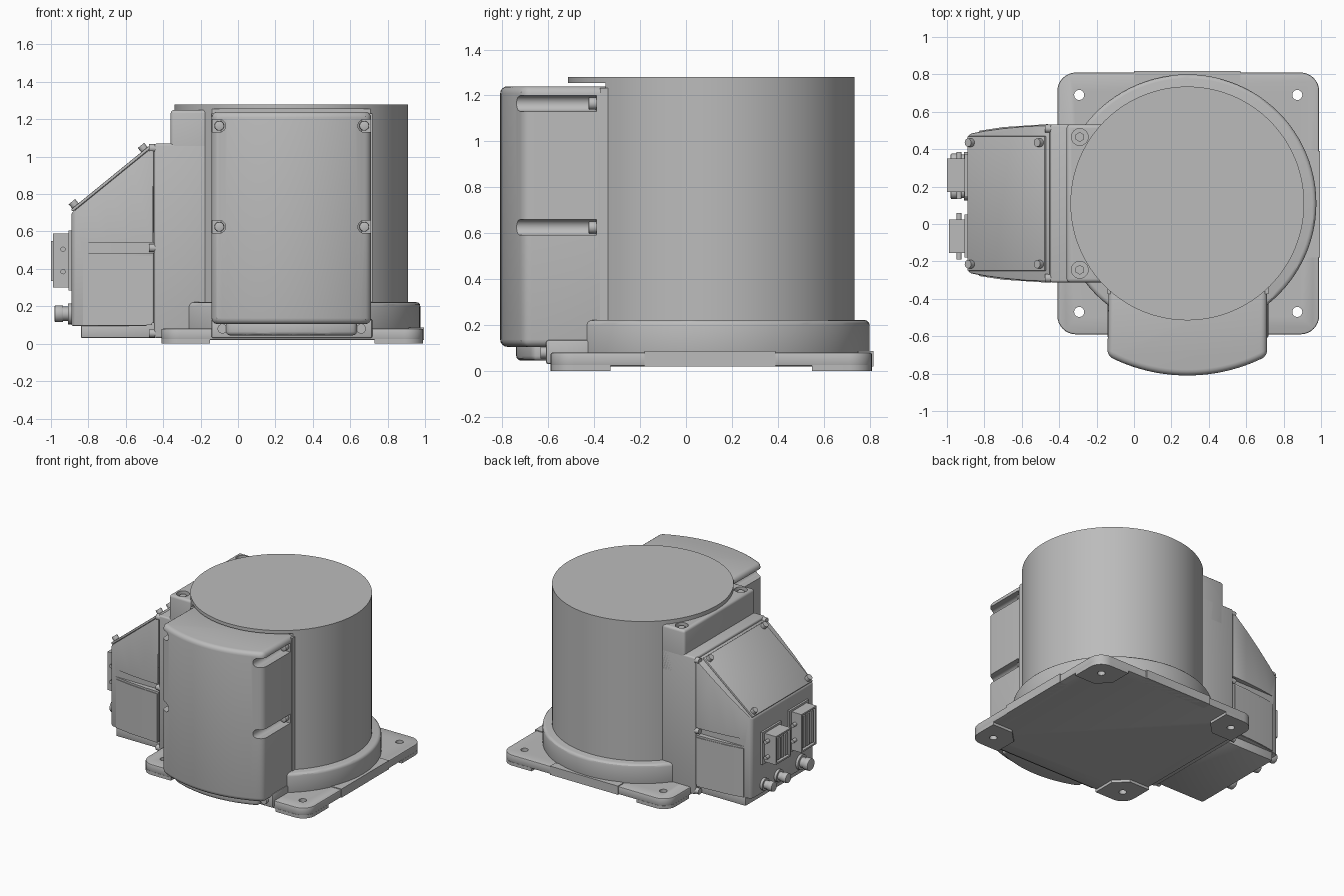
import bpy, bmesh, math
from mathutils import Matrix, Vector

cube = bpy.data.objects.get("Cube")
if cube:
    bpy.data.objects.remove(cube)

grey = bpy.data.materials.new("cast_grey")
grey.use_nodes = True
grey.diffuse_color = (0.5, 0.5, 0.5, 1)
grey.node_tree.nodes["Principled BSDF"].inputs["Base Color"].default_value = (0.5, 0.5, 0.5, 1)

CX, CY = 0.285, 0.11          # axis of the round housing


def make(name, bm):
    bmesh.ops.recalc_face_normals(bm, faces=bm.faces)
    mesh = bpy.data.meshes.new(name)
    bm.to_mesh(mesh)
    bm.free()
    mesh.materials.append(grey)
    ob = bpy.data.objects.new(name, mesh)
    bpy.context.collection.objects.link(ob)
    return ob


def bake(ob):
    """Replace the mesh by its modified result."""
    deps = bpy.context.evaluated_depsgraph_get()
    mesh = bpy.data.meshes.new_from_object(ob.evaluated_get(deps))
    ob.modifiers.clear()
    ob.data = mesh


def bevel(ob, width, segments=3):
    mod = ob.modifiers.new("bevel", "BEVEL")
    mod.width, mod.segments = width, segments
    mod.limit_method, mod.angle_limit = "ANGLE", math.radians(35)
    bake(ob)
    return ob


def cut(ob, cutters):
    for c in cutters:
        mod = ob.modifiers.new("cut", "BOOLEAN")
        mod.operation, mod.solver, mod.object = "DIFFERENCE", "EXACT", c
        bake(ob)
    return ob


def discard(cutters):
    for c in cutters:
        bpy.data.objects.remove(c)


def box(name, x, y, z):
    bm = bmesh.new()
    bmesh.ops.create_cube(bm, size=1)
    for v in bm.verts:
        v.co = [a + (b - a) * (c + 0.5) for (a, b), c in zip((x, y, z), v.co)]
    return make(name, bm)


def prism(name, points, z0, z1):
    bm = bmesh.new()
    face = bm.faces.new([bm.verts.new((x, y, z0)) for x, y in points])
    top = bmesh.ops.extrude_face_region(bm, geom=[face])["geom"]
    bmesh.ops.translate(bm, vec=(0, 0, z1 - z0),
                        verts=[v for v in top if isinstance(v, bmesh.types.BMVert)])
    return make(name, bm)


def rod(name, start, end, r, segments=24):
    start, end = Vector(start), Vector(end)
    axis = end - start
    bm = bmesh.new()
    bmesh.ops.create_cone(bm, cap_ends=True, segments=segments, radius1=r, radius2=r,
                          depth=axis.length)
    turn = Vector((0, 0, 1)).rotation_difference(axis).to_matrix().to_4x4()
    bmesh.ops.transform(bm, matrix=Matrix.Translation((start + end) / 2) @ turn, verts=bm.verts)
    return make(name, bm)


def arc(cx, cy, r, a0, a1, n):
    angles = [math.radians(a0 + (a1 - a0) * i / n) for i in range(n + 1)]
    return [(cx + r * math.cos(a), cy + r * math.sin(a)) for a in angles]


# Square base plate with four corner pads and bolt holes
mid_x, mid_y, half, corner = 0.29, 0.11, 0.7, 0.1
inner = half - corner
outline = []
for i, (sx, sy) in enumerate([(1, 1), (-1, 1), (-1, -1), (1, -1)]):
    outline += arc(mid_x + sx * inner, mid_y + sy * inner, corner, i * 90, i * 90 + 90, 8)
plate = bevel(prism("base_plate", outline, 0.02, 0.08), 0.008, 2)
for sx in (-1, 1):
    for sy in (-1, 1):
        hx, hy = mid_x + sx * 0.583, mid_y + sy * 0.58
        hole = [rod("hole", (hx, hy, -0.1), (hx, hy, 0.2), 0.027)]
        pad_shape = [(sx * a, sy * b) for a, b in
                     arc(inner, inner, corner, 0, 90, 8)
                     + [(0.44, half), (0.44, 0.53), (0.53, 0.44), (half, 0.44)]]
        pad = prism("corner_pad", [(mid_x + a, mid_y + b) for a, b in pad_shape], 0, 0.025)
        cut(pad, hole)
        cut(plate, hole)
        discard(hole)
box("back_edge_strip", (0, 0.57), (0.75, 0.817), (0.02, 0.086))
box("side_edge_strip", (0.9, 0.995), (-0.18, 0.39), (0.02, 0.086))

# Round housing with its foot ring
ring = rod("foot_ring", (CX, CY, 0.06), (CX, CY, 0.222), 0.69, 96)
bevel(ring, 0.022)
gap = [box("gap", (-0.2, 0.8), (-0.6, -0.35), (1.232, 1.255))]
cut(rod("round_housing", (CX, CY, 0.05), (CX, CY, 1.28), 0.625, 128), gap)
discard(gap)

# Bowed front cover with bolt slots along both sides
x0, x1 = -0.135, 0.712
side = math.degrees(math.asin((x1 - CX) / 0.92))
bow = arc(CX, CY, 0.92, 270 - side, 270 + side, 28)
cover = prism("front_cover", [(x0, -0.31)] + bow + [(x1, -0.31)], 0.105, 1.24)
bevel(cover, 0.032, 4)
for x, s in ((-0.1, -1), (0.675, 1)):
    for z in (0.625, 1.165):
        slot = [rod("slot", (x, -0.9, z), (x, -0.39, z), 0.034),
                box("slot_side", sorted((x, x + s * 0.1)), (-0.9, -0.39), (z - 0.034, z + 0.034))]
        cut(cover, slot)
        discard(slot)
        bevel(rod("cover_bolt", (x, -0.38, z), (x, -0.425, z), 0.026), 0.005, 2)
    rod("lower_cover_bolt", (x - s * 0.017, -0.6, 0.08), (x - s * 0.017, -0.635, 0.08), 0.026)
low = math.degrees(math.asin(0.35 / 0.85))
bevel(prism("cover_lower_lip", [(-0.06, -0.5)] + arc(CX, CY, 0.85, 270 - low, 270 + low, 20)
            + [(0.635, -0.5)], 0.045, 0.13), 0.02)
bevel(box("cover_lower_frame", (-0.142, 0.718), (-0.61, -0.4), (0.03, 0.135)), 0.01, 2)
box("cover_back_frame", (-0.142, 0.718), (-0.375, -0.33), (0.1, 1.232))

# Side mount between the housing and the connection box
bevel(box("side_mount", (-0.448, -0.1), (-0.312, 0.532), (0.03, 1.07)), 0.012)
lug = bevel(box("mount_top", (-0.36, -0.1), (-0.312, 0.532), (0.9, 1.25)), 0.018)
for y in (-0.245, 0.465):
    bore = [rod("bore", (-0.29, y, 1.22), (-0.29, y, 1.4), 0.045)]
    cut(lug, bore)
    discard(bore)
    rod("mount_bolt", (-0.29, y, 1.2), (-0.29, y, 1.238), 0.026, 6)

# Connection box: tapering plan, sliced by the sloped top
half_plan = [(-0.45, 0.418), (-0.57, 0.414), (-0.7, 0.402), (-0.8, 0.388), (-0.875, 0.373), (-0.89, 0.355)]
plan = [(x, CY + h) for x, h in half_plan] + [(x, CY - h) for x, h in reversed(half_plan)]
conn = prism("connection_box", plan, 0.095, 1.2)
slope_dir = Vector((0.43, 0, 0.35)).normalized()
slope_up = Vector((-slope_dir.z, 0, slope_dir.x))
slope_mid = Vector((-0.675, CY, 0.875))
bm = bmesh.new()
bm.from_mesh(conn.data)
geom = bm.verts[:] + bm.edges[:] + bm.faces[:]
sliced = bmesh.ops.bisect_plane(bm, geom=geom, plane_co=slope_mid, plane_no=slope_up, clear_outer=True)
bmesh.ops.holes_fill(bm, edges=[e for e in bm.edges if e.is_boundary])
bmesh.ops.recalc_face_normals(bm, faces=bm.faces)
bm.to_mesh(conn.data)
bm.free()
bevel(conn, 0.008, 2)
for s in (-1, 1):
    wall = CY + s * 0.42
    groove = [box("groove", (-0.86, -0.4), sorted((wall - s * 0.04, wall + s * 0.1)), (0.485, 0.54)),
              box("notch", (-0.49, -0.4), sorted((wall - s * 0.045, wall + s * 0.1)), (0.04, 0.11))]
    cut(conn, groove)
    discard(groove)
    for z in (0.512, 0.055, 1.045):
        y = wall - s * 0.02
        rod("box_bolt", (-0.44, y, z), (-0.475, y, z), 0.022)
    # Raised lower side panel
    skin = [(-0.46, 0.424), (-0.7, 0.408), (-0.83, 0.388), (-0.83, 0.36), (-0.46, 0.36)]
    prism("side_panel", [(x, CY + s * h) for x, h in skin], 0.1, 0.47)
bevel(box("box_floor", (-0.84, -0.44), (CY - 0.375, CY + 0.375), (0.03, 0.11)), 0.008, 2)

# Sloped lid and its screws
lid = box("sloped_lid", (-0.268, 0.268), (-0.36, 0.36), (0, 0.016))
lid.data.transform(Matrix.Translation(slope_mid)
                   @ Matrix((slope_dir, (0, 1, 0), slope_up)).transposed().to_4x4())
bevel(lid, 0.005, 2)
for along in (-0.238, 0.238):
    for across in (-0.325, 0.325):
        p = slope_mid + slope_dir * along + Vector((0, across, 0))
        rod("lid_screw", p, p + slope_up * 0.045, 0.022)

# Two rectangular plug sockets with locking pegs
for y, z0, z1, tip in ((0.26, 0.335, 0.55, -1.0), (-0.065, 0.3, 0.59, -0.988)):
    zm = (z0 + z1) / 2
    box("socket_flange", (-0.905, -0.88), (y - 0.115, y + 0.115), (z0 - 0.015, z1 + 0.015))
    body = box("plug_socket", (tip, -0.89), (y - 0.09, y + 0.09), (z0, z1))
    recess = [box("recess", (-1.1, -0.965), (y - 0.078, y + 0.078), (z0 + 0.012, z1 - 0.012))]
    cut(body, recess)
    discard(recess)
    for i in (-1, 0, 1):
        box("contact_row", (tip + 0.005, -0.95), (y + i * 0.045 - 0.015, y + i * 0.045 + 0.015),
            (z0 + 0.025, z1 - 0.025))
    for z in (zm - 0.06, zm + 0.06):
        rod("locking_peg", (-0.935, y - 0.125, z), (-0.935, y + 0.125, z), 0.014, 16)

# Three round connectors below
for y, r in ((0.34, 0.036), (0.17, 0.036), (-0.1, 0.045)):
    rod("connector_collar", (-0.88, y, 0.16), (-0.91, y, 0.16), r * 1.25)
    rod("connector_barrel", (-0.9, y, 0.16), (-0.955, y, 0.16), r * 0.85)
    bevel(rod("connector_cap", (-0.935, y, 0.16), (-0.98, y, 0.16), r), 0.005, 2)

# Smooth curved faces, keep edges crisp
bpy.ops.object.select_all(action="DESELECT")
for ob in bpy.context.collection.objects:
    if ob.type == "MESH" and grey.name in ob.data.materials:
        ob.select_set(True)
        bpy.context.view_layer.objects.active = ob
bpy.ops.object.shade_smooth_by_angle(angle=math.radians(30))
